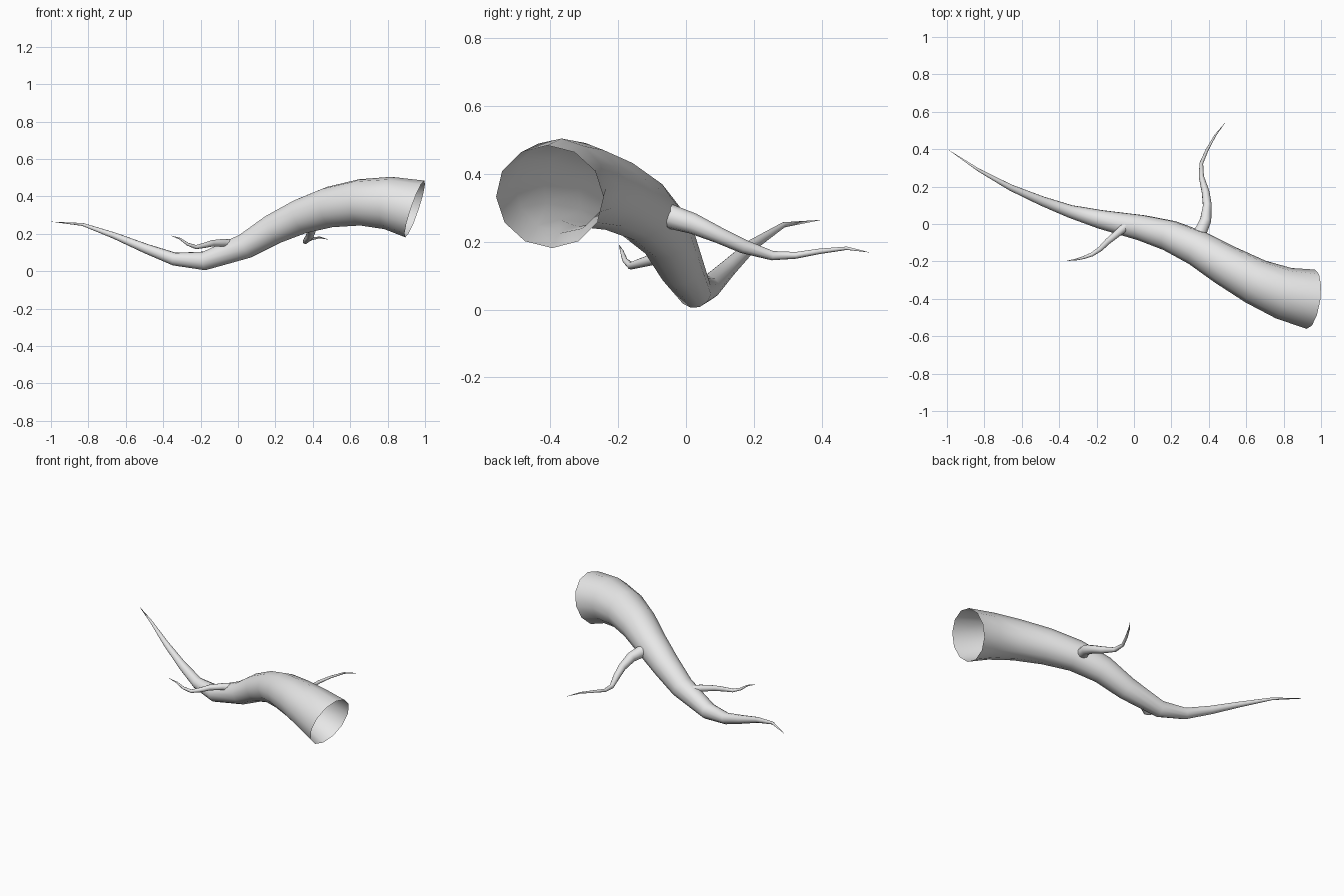
import bpy, bmesh, math
from mathutils import Vector

cube = bpy.data.objects.get("Cube")
if cube:
    bpy.data.objects.remove(cube, do_unlink=True)

bark = bpy.data.materials.new("pale_grey_bark")
bark.use_nodes = True
colour = (0.8, 0.8, 0.8, 1)
bark.diffuse_color = colour
bark.node_tree.nodes["Principled BSDF"].inputs["Base Color"].default_value = colour


def tapered_tube(name, path, sides, first_tangent=None, cap_base=False):
    """Sweep rings of (x, y, z, radius) along a path, closing to a point at the tip."""
    points = [Vector(p[:3]) for p in path]
    last = len(points) - 1
    bm = bmesh.new()
    rings, side = [], Vector((0, 0, 1))
    for i, point in enumerate(points[:-1]):
        if i:
            tangent = (points[i + 1] - points[i]).normalized() + (points[i] - points[i - 1]).normalized()
        else:
            tangent = Vector(first_tangent) if first_tangent else points[1] - point
        tangent.normalize()
        # carry the previous ring's direction along so the tube does not twist
        side = (side - tangent * side.dot(tangent)).normalized()
        across = tangent.cross(side)
        ring = []
        for k in range(sides):
            a = math.tau * k / sides
            ring.append(bm.verts.new(point + path[i][3] * (side * math.cos(a) + across * math.sin(a))))
        rings.append(ring)
    tip = bm.verts.new(points[last])
    for k in range(sides):
        n = (k + 1) % sides
        for a, b in zip(rings, rings[1:]):
            bm.faces.new((a[k], a[n], b[n], b[k]))
        bm.faces.new((rings[-1][k], rings[-1][n], tip))
    if cap_base:
        bm.faces.new(rings[0][::-1])
    for face in bm.faces:
        face.smooth = len(face.verts) < 5
    mesh = bpy.data.meshes.new(name)
    bm.to_mesh(mesh)
    bm.free()
    mesh.materials.append(bark)
    obj = bpy.data.objects.new(name, mesh)
    bpy.context.collection.objects.link(obj)
    return obj


# Main limb, open at its thick end
tapered_tube("main_limb", [
    (0.945, -0.402, 0.333, 0.16), (0.80, -0.37, 0.365, 0.141),
    (0.65, -0.308, 0.368, 0.124), (0.49, -0.22, 0.343, 0.110),
    (0.34, -0.13, 0.295, 0.096), (0.19, -0.062, 0.225, 0.084),
    (0.04, -0.02, 0.135, 0.07), (-0.18, 0.025, 0.055, 0.051),
    (-0.34, 0.067, 0.065, 0.035), (-0.49, 0.122, 0.12, 0.026),
    (-0.66, 0.195, 0.19, 0.017), (-0.83, 0.288, 0.25, 0.008),
    (-1.0, 0.402, 0.265, 0),
], 12, first_tangent=(-0.94, 0.13, 0.32))

# Longer twig on the back
tapered_tube("back_twig", [
    (0.35, -0.055, 0.277, 0.037), (0.383, 0.02, 0.254, 0.031),
    (0.392, 0.10, 0.218, 0.024), (0.383, 0.17, 0.186, 0.021),
    (0.36, 0.255, 0.159, 0.014), (0.36, 0.325, 0.160, 0.010),
    (0.39, 0.395, 0.172, 0.008), (0.435, 0.475, 0.181, 0.005),
    (0.49, 0.545, 0.168, 0),
], 10, cap_base=True)

# Shorter twig on the front
tapered_tube("front_twig", [
    (-0.035, -0.005, 0.146, 0.026), (-0.08, -0.043, 0.152, 0.021),
    (-0.14, -0.093, 0.149, 0.017), (-0.18, -0.133, 0.138, 0.014),
    (-0.225, -0.163, 0.129, 0.011), (-0.27, -0.18, 0.145, 0.008),
    (-0.31, -0.19, 0.174, 0.005), (-0.365, -0.198, 0.192, 0),
], 10, cap_base=True)
